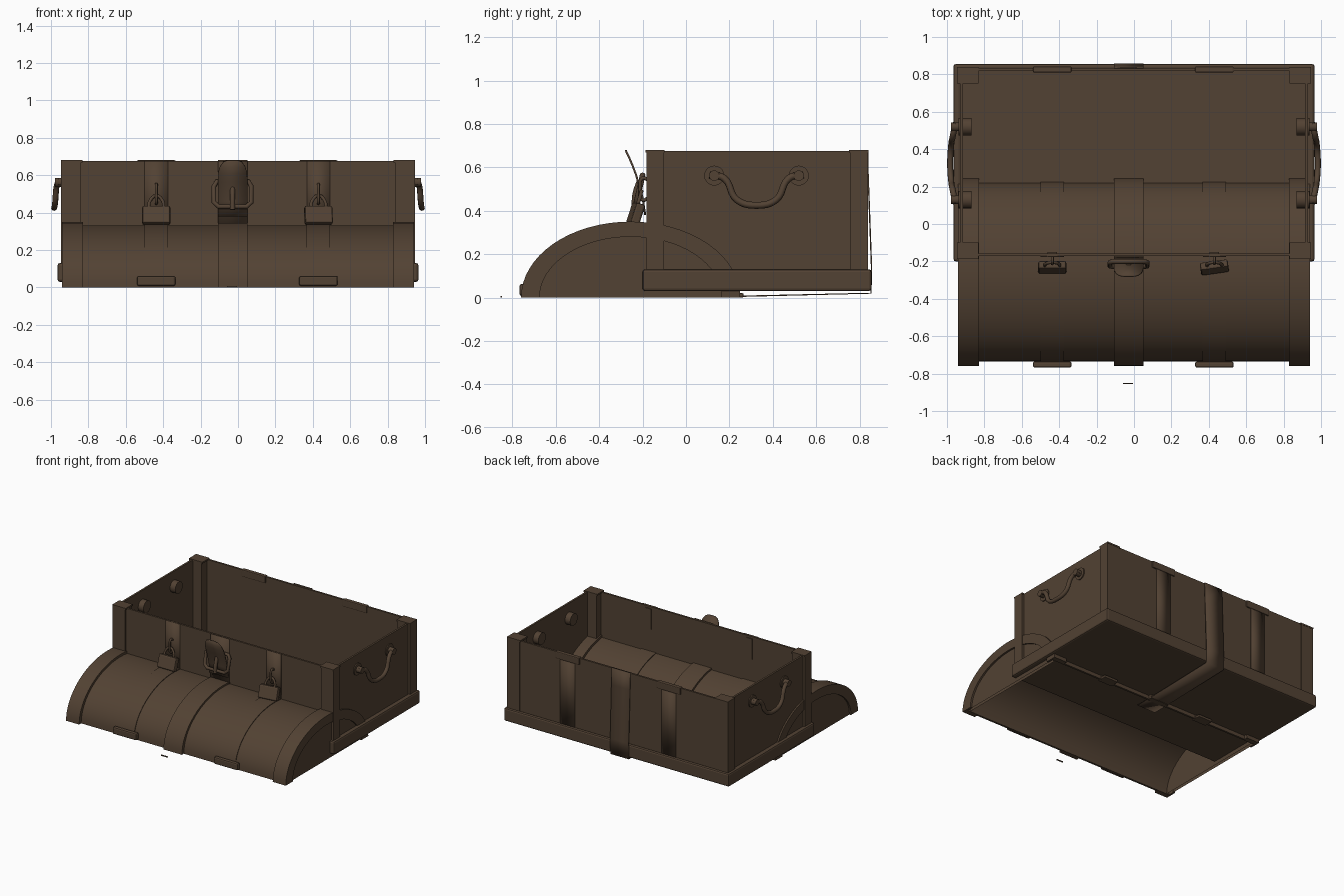
import bpy, bmesh, math
from mathutils import Vector

old = bpy.data.objects.get("Cube")
if old:
    bpy.data.objects.remove(old, do_unlink=True)

COL = (0.085, 0.054, 0.033, 1)
brown = bpy.data.materials.new("dark_brown_wood")
brown.use_nodes = True
brown.diffuse_color = COL
bsdf = next(n for n in brown.node_tree.nodes if n.type == 'BSDF_PRINCIPLED')
bsdf.inputs["Base Color"].default_value = COL
bsdf.inputs["Roughness"].default_value = 0.8


def finish(name, bm, smooth=False, bevel=0):
    bmesh.ops.recalc_face_normals(bm, faces=bm.faces)
    me = bpy.data.meshes.new(name)
    bm.to_mesh(me)
    bm.free()
    me.materials.append(brown)
    ob = bpy.data.objects.new(name, me)
    bpy.context.scene.collection.objects.link(ob)
    if bevel:
        mod = ob.modifiers.new("soft_edges", 'BEVEL')
        mod.width, mod.segments = bevel, 2
    if smooth:
        select(ob)
        bpy.ops.object.shade_smooth_by_angle(angle=math.radians(35))
    return ob


def select(ob):
    bpy.ops.object.select_all(action='DESELECT')
    ob.select_set(True)
    bpy.context.view_layer.objects.active = ob


def box(name, x, y, z, bevel=0):
    bm = bmesh.new()
    bmesh.ops.create_cube(bm, size=1)
    for v in bm.verts:
        v.co = Vector([(a + b) / 2 + c * (b - a) for (a, b), c in zip((x, y, z), v.co)])
    return finish(name, bm, bevel=bevel)


def side_range(s, a, b):
    return tuple(sorted((s * a, s * b)))


def arch(name, x0, x1, outer, inner=None, n=32):
    """Half-elliptic section in y and z, extruded along x."""
    def arc(r):
        return [(LID_Y - r[0] * math.cos(math.pi * i / n), r[1] * math.sin(math.pi * i / n))
                for i in range(n + 1)]
    bm = bmesh.new()
    rings = []
    for x in (x0, x1):
        rings.append([[bm.verts.new((x, y, z)) for y, z in arc(r)] for r in (outer, inner) if r])
    a, b = rings
    for k in range(len(a)):
        for i in range(n):
            bm.faces.new((a[k][i], a[k][i + 1], b[k][i + 1], b[k][i]))
    for r in rings:
        if inner:
            for i in range(n):
                bm.faces.new((r[0][i], r[0][i + 1], r[1][i + 1], r[1][i]))
        else:
            bm.faces.new(r[0])
    if inner:
        for i in (0, n):
            bm.faces.new((a[0][i], b[0][i], b[1][i], a[1][i]))
    return finish(name, bm, smooth=True)


def ribbon(name, xc, rows, thick=0.006):
    """Strap through rows of (y, z, half width)."""
    bm = bmesh.new()
    vs = [[bm.verts.new((xc + s * w, y, z)) for s in (-1, 1)] for y, z, w in rows]
    for p, q in zip(vs, vs[1:]):
        bm.faces.new((p[0], p[1], q[1], q[0]))
    ob = finish(name, bm, smooth=True)
    mod = ob.modifiers.new("thickness", 'SOLIDIFY')
    mod.thickness, mod.offset = thick, 0
    return ob


def tube(name, pts, radius, closed=False, smooth=True):
    cu = bpy.data.curves.new(name, 'CURVE')
    cu.dimensions = '3D'
    cu.bevel_depth, cu.bevel_resolution, cu.resolution_u = radius, 2, 6
    cu.use_fill_caps = True
    sp = cu.splines.new('BEZIER' if smooth else 'POLY')
    points = sp.bezier_points if smooth else sp.points
    points.add(len(pts) - 1)
    for p, co in zip(points, pts):
        p.co = co if smooth else (*co, 1)
        if smooth:
            p.handle_left_type = p.handle_right_type = 'AUTO'
    sp.use_cyclic_u = closed
    cu.materials.append(brown)
    ob = bpy.data.objects.new(name, cu)
    bpy.context.scene.collection.objects.link(ob)
    select(ob)
    bpy.ops.object.convert(target='MESH')
    bpy.ops.object.shade_smooth_by_angle(angle=math.radians(50))


def cylinder_x(name, x, y, z, r):
    bm = bmesh.new()
    bmesh.ops.create_cone(bm, cap_ends=True, segments=20, radius1=r, radius2=r, depth=x[1] - x[0])
    for v in bm.verts:
        v.co = Vector((v.co.z + sum(x) / 2, y + v.co.y, z + v.co.x))
    return finish(name, bm, smooth=True)


# Chest box: floor, walls, plinth
TOP = 0.675
box("floor", (-.94, .94), (-.18, .84), (.03, .05))
box("front_wall", (-.925, .925), (-.172, -.157), (.03, TOP))
box("back_wall", (-.925, .925), (.818, .833), (.03, TOP))
box("plinth_front", (-.965, .965), (-.2, -.165), (.03, .13), .012)
box("plinth_back", (-.965, .965), (.825, .855), (.03, .13), .012)
for s, side in ((1, "left"), (-1, "right")):
    box(side + "_wall", side_range(s, .915, .93), (-.172, .833), (.03, TOP))
    box(side + "_plinth", side_range(s, .925, .965), (-.2, .855), (.03, .13), .012)
    # Corner posts with caps
    for end, y in (("front", (-.183, -.102)), ("back", (.755, .838))):
        box(f"{side}_{end}_post", side_range(s, .84, .947), y, (.05, .672))
        box(f"{side}_{end}_post_cap", side_range(s, .832, .947), (y[0] - .004, y[1] + .002), (.668, .68))
    # Carrying handle
    for y in (.13, .52):
        cylinder_x(side + "_handle_mount", side_range(s, .87, .938), y, .562, .046)
        cylinder_x(side + "_handle_boss", side_range(s, .93, .978), y, .562, .024)
    tube(side + "_handle", [(s * x, .325 + d, z) for d, x, z in (
        (-.215, .955, .565), (-.15, .968, .55), (-.09, .978, .45), (0, .983, .425),
        (.09, .978, .45), (.15, .968, .55), (.215, .955, .565))], .016)

# Domed lid resting through the front of the box
LID_Y = -.255
arch("lid_shell", -.925, .925, (.48, .332), (.465, .317))
for s, side in ((1, "left"), (-1, "right")):
    arch(side + "_lid_end", *side_range(s, .905, .928), (.475, .327))
    arch(side + "_lid_rim", *side_range(s, .927, .942), (.505, .35), (.42, .28))
    arch(side + "_lid_edge_band", *side_range(s, .83, .94), (.505, .35), (.475, .325))
arch("lid_center_strap", -.108, .05, (.503, .345), (.475, .325))

# Side straps, locks and hinge plates
for xc, tag in ((-.437, "right"), (.43, "left")):
    arch(tag + "_lid_strap", xc - .063, xc + .063, (.485, .337), (.475, .327))
    ribbon(tag + "_front_strap", xc, [(-.174, .3, .062), (-.174, TOP, .062)])
    ribbon(tag + "_back_strap", xc, [(.835, .1, .062), (.835, TOP, .062)])
    box(tag + "_back_hinge", (xc - .103, xc + .103), (.81, .842), (.625, .68), .006)
    box(tag + "_lid_front_hinge", (xc - .103, xc + .103), (-.768, -.735), (.008, .062), .01)
    box(tag + "_lid_back_hinge", (xc - .06, xc + .06), (.19, .265), (0, .02), .005)
    box(tag + "_lock_backing", (xc - .025, xc + .025), (-.158, -.15), (.5, .66))
    # Padlock hanging on its staple
    lock = box(tag + "_lock_body", (-.075, .075), (-.022, .022), (-.05, .05), .01)
    lock.location = (xc, -.232, .385)
    lock.rotation_euler = (math.radians(-18), 0, math.radians(8 if xc > 0 else 0))
    tube(tag + "_lock_shackle", [(xc - .04, -.225, .42), (xc - .035, -.213, .46), (xc, -.205, .49),
                                 (xc + .035, -.213, .46), (xc + .04, -.225, .42)], .009)
    tube(tag + "_lock_staple", [(xc, -.172, .54), (xc, -.2, .55), (xc, -.212, .5),
                                (xc, -.2, .45), (xc, -.172, .46)], .008)

# Centre strap around the box, tongue and buckle
XC = -.029
ribbon("back_center_strap", XC, [(.835, .68, .079), (.84, .55, .079), (.855, .14, .079),
                                 (.853, .02, .079), (.25, .006, .079), (.1, .006, .079)])
ribbon("front_center_strap", XC, [(-.178, .33, .079), (-.178, TOP, .079)])
ribbon("strap_tongue", XC, [(-.278, .68, .025), (-.274, .67, .05), (-.262, .645, .068),
                            (-.247, .61, .078), (-.23, .565, .079), (-.217, .52, .079),
                            (-.2, .46, .079), (-.188, .38, .079)], .009)
tube("buckle_frame", [(XC + x, y, z) for x, y, z in (
    (-.085, -.2, .565), (-.1, -.205, .54), (-.1, -.225, .455), (-.075, -.23, .432),
    (.075, -.23, .432), (.1, -.225, .455), (.1, -.205, .54), (.085, -.2, .565))],
    .013, closed=True, smooth=False)
tube("buckle_prong", [(XC, -.212, .54), (XC, -.232, .48), (XC, -.238, .415)], .014)

# Loose strap end on the ground
box("loose_strap_end", (-.06, -.005), (-.855, -.849), (0, .008))
